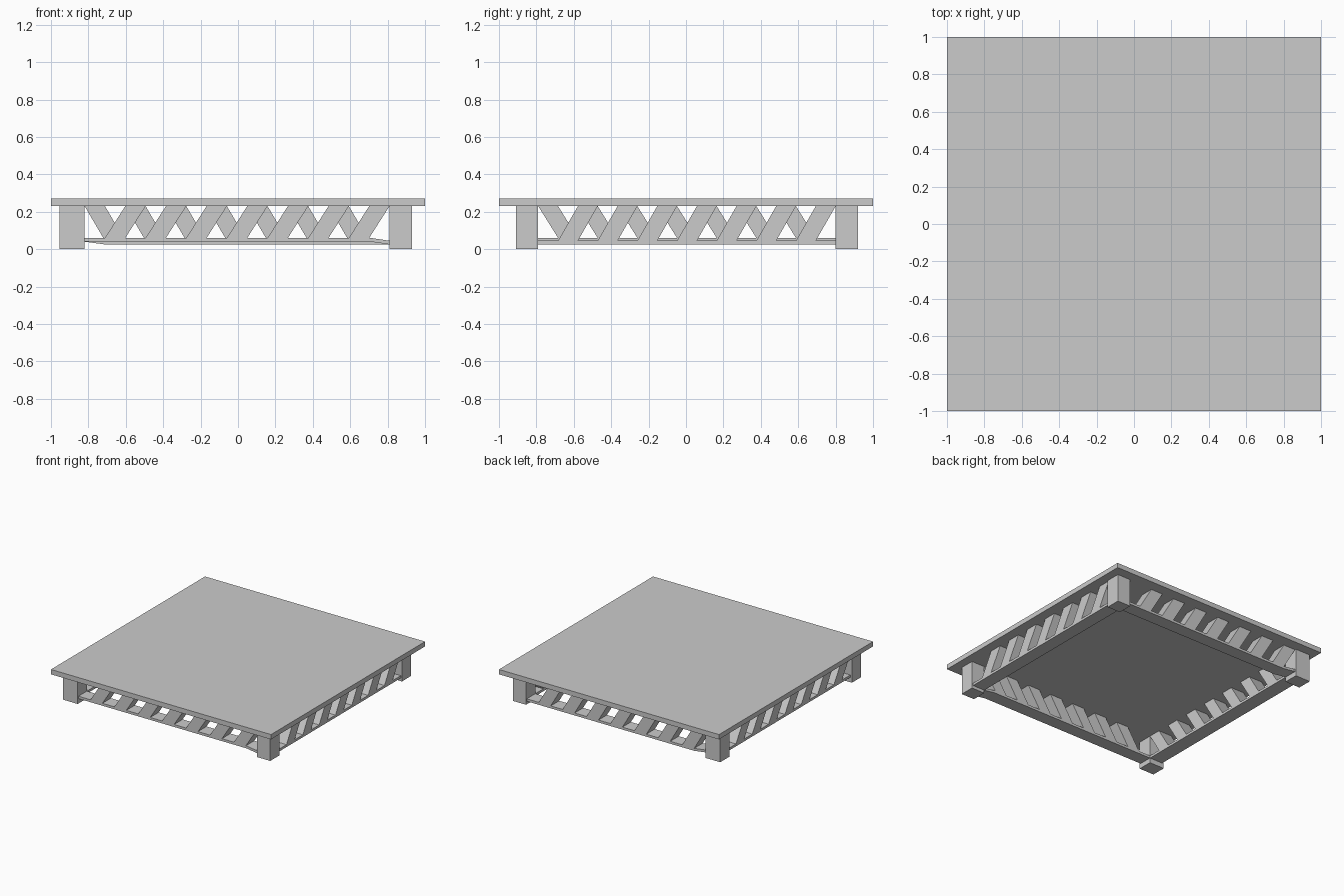
import bpy, bmesh
from mathutils import Vector

if "Cube" in bpy.data.objects:
    bpy.data.objects.remove(bpy.data.objects["Cube"])


def prism(name, profile, along, lo, hi):
    """Extrude a (run, z) profile; the run axis is 'x' or 'y', depth goes across it."""
    bm = bmesh.new()
    place = (lambda u, z, d: (u, d, z)) if along == 'x' else (lambda u, z, d: (d, u, z))
    face = bm.faces.new([bm.verts.new(place(u, z, lo)) for u, z in profile])
    out = bmesh.ops.extrude_face_region(bm, geom=[face])
    step = Vector(place(0, 0, hi - lo))
    verts = [g for g in out['geom'] if isinstance(g, bmesh.types.BMVert)]
    bmesh.ops.translate(bm, verts=verts, vec=step)
    bmesh.ops.recalc_face_normals(bm, faces=bm.faces[:])
    mesh = bpy.data.meshes.new(name)
    bm.to_mesh(mesh)
    bm.free()
    ob = bpy.data.objects.new(name, mesh)
    bpy.context.collection.objects.link(ob)
    return ob


def box(name, x0, x1, y0, y1, z0, z1):
    return prism(name, [(x0, z0), (x1, z0), (x1, z1), (x0, z1)], 'x', y0, y1)


X0, X1, Y0, Y1 = -0.82, 0.81, -0.79, 0.80      # inner faces of the legs
LEFT, RIGHT, FRONT, BACK = -0.95, 0.93, -0.91, 0.92
TOP = 0.23

# Table top
box("top_slab", -1, 1, -1, 1, TOP, 0.27)

# Corner legs
for sx, (a, b) in (("left", (-0.955, X0)), ("right", (X1, RIGHT))):
    for sy, (c, d) in (("front", (FRONT, Y0)), ("back", (Y1, BACK))):
        box(f"{sy}_{sx}_leg", a, b, c, d, 0, TOP)

# Lower stretchers: front and left sit high, right and back sit low
prism("front_stretcher", [(X0, .04), (.71, .04), (X1, .025), (X1, .045), (.71, .06), (X0, .06)],
      'x', FRONT + 0.01, Y0)
prism("back_stretcher", [(X0, .04), (-.71, .025), (X1, .025), (X1, .045), (-.71, .045), (X0, .06)],
      'x', Y1, BACK - 0.01)
box("left_stretcher", LEFT + 0.01, X0, Y0, Y1, 0.04, 0.06)
box("right_stretcher", X1, RIGHT - 0.01, Y0, Y1, 0.025, 0.045)


# Seven slanted slats per side, leaning the same way around the table
def slats(name, along, start, end, lean, z0, lo, hi):
    pitch = (end - start) / 7.5
    half = pitch / 4
    for k in range(7):
        c = start + pitch * (k + 0.75)
        t = c + lean * pitch / 2
        prism(f"{name}_slat_{k + 1}",
              [(c - half, z0), (c + half, z0), (t + half, TOP), (t - half, TOP)],
              along, lo, hi)


slats("front", 'x', X0, X1, 1, 0.06, FRONT + 0.01, Y0)
slats("back", 'x', X0, X1, -1, 0.045, Y1, BACK - 0.01)
slats("right", 'y', Y0, Y1, 1, 0.045, X1, RIGHT - 0.01)
slats("left", 'y', Y0, Y1, -1, 0.06, LEFT + 0.01, X0)
